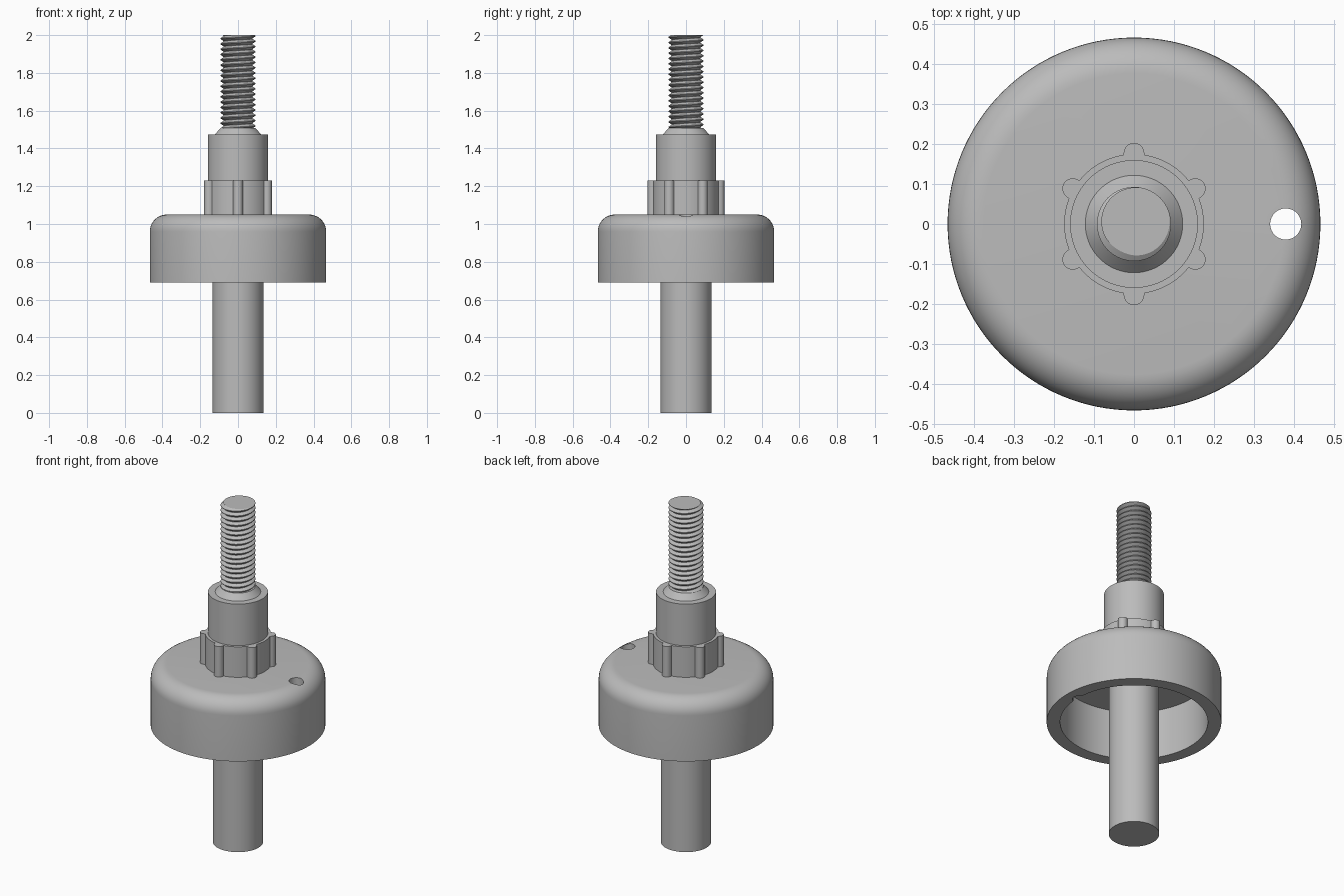
import bpy
import bmesh
from math import sin, cos, pi, sqrt, radians

if "Cube" in bpy.data.objects:
    bpy.data.objects.remove(bpy.data.objects["Cube"], do_unlink=True)

# One plain grey for the whole model
grey = bpy.data.materials.new("plain_grey")
grey.use_nodes = True
GREY = (0.5, 0.5, 0.5, 1.0)
grey.diffuse_color = GREY
grey.node_tree.nodes["Principled BSDF"].inputs["Base Color"].default_value = GREY


def make_object(name, bm):
    bmesh.ops.recalc_face_normals(bm, faces=bm.faces[:])
    mesh = bpy.data.meshes.new(name)
    bm.to_mesh(mesh)
    bm.free()
    mesh.materials.append(grey)
    obj = bpy.data.objects.new(name, mesh)
    bpy.context.collection.objects.link(obj)
    return obj


def select_only(obj):
    bpy.ops.object.select_all(action="DESELECT")
    obj.select_set(True)
    bpy.context.view_layer.objects.active = obj


def smooth(obj):
    select_only(obj)
    bpy.ops.object.shade_smooth_by_angle(angle=radians(30))


def lathe(name, profile, segments=96):
    """Turn an (r, z) profile around the z axis; both ends are capped."""
    bm = bmesh.new()
    rings = [[bm.verts.new((r * cos(2 * pi * i / segments), r * sin(2 * pi * i / segments), z))
              for i in range(segments)] for r, z in profile]
    for low, high in zip(rings, rings[1:]):
        for i in range(segments):
            j = (i + 1) % segments
            bm.faces.new((low[i], low[j], high[j], high[i]))
    bm.faces.new(rings[0])
    bm.faces.new(rings[-1])
    return make_object(name, bm)


# Lower post
smooth(lathe("lower_post", [(0.135, 0), (0.135, 1.0)]))

# Hollow cap with a rounded upper edge
R, TOP, FILLET = 0.467, 1.05, 0.09
rounded = [(R - FILLET + FILLET * cos(a), TOP - FILLET + FILLET * sin(a))
           for a in (pi / 2 * k / 10 for k in range(11))]
cap = lathe("cap", [(0.2, 0.98), (0.395, 0.98), (0.395, 0.69), (R, 0.69)] + rounded, 128)

# Hole drilled through the cap near its rim
drill = lathe("drill", [(0.039, 0.5), (0.039, 1.3)], 40)
drill.location.x = 0.38
drill.hide_render = True
cut = cap.modifiers.new("hole", "BOOLEAN")
cut.operation = "DIFFERENCE"
cut.solver = "EXACT"
cut.object = drill
select_only(cap)
bpy.ops.object.modifier_apply(modifier=cut.name)
bpy.data.objects.remove(drill, do_unlink=True)
smooth(cap)


# Collar with six rounded ribs
def collar_radius(a, body=0.175, centre=0.177, rib=0.026):
    d = (a + pi / 6) % (pi / 3) - pi / 6
    inside = rib ** 2 - (centre * sin(d)) ** 2
    return max(body, centre * cos(d) + sqrt(inside)) if inside > 0 else body


bm = bmesh.new()
outline = []
for k in range(288):
    a = 2 * pi * k / 288
    r = collar_radius(a + pi / 6)
    outline.append(bm.verts.new((r * cos(a), r * sin(a), 1.04)))
base = bm.faces.new(outline)
grown = bmesh.ops.extrude_face_region(bm, geom=[base], use_keep_orig=True)["geom"]
bmesh.ops.translate(bm, vec=(0, 0, 0.19),
                    verts=[g for g in grown if isinstance(g, bmesh.types.BMVert)])
smooth(make_object("ribbed_collar", bm))

# Sleeve with a short cone on top
smooth(lathe("sleeve", [(0.16, 1.2), (0.16, 1.475), (0.122, 1.475), (0.092, 1.508)]))

# Threaded rod: a helical strip trimmed flat at the top
PITCH, STEPS, START, END = 0.028, 40, 1.45, 2.0
section = [(0.076, 0.0), (0.093, 0.42), (0.093, 0.55), (0.076, 0.95)]
bm = bmesh.new()
count = int((END - START) / PITCH + 3) * STEPS
rows = []
for i in range(count):
    a = 2 * pi * i / STEPS
    z = START + PITCH * i / STEPS
    rows.append([bm.verts.new((r * cos(a), r * sin(a), z + PITCH * h)) for r, h in section])
for i in range(count - 1):
    a, b = rows[i], rows[i + 1]
    for k in range(3):
        bm.faces.new((a[k], b[k], b[k + 1], a[k + 1]))
    if i + STEPS + 1 < count:
        c, d = rows[i + STEPS], rows[i + STEPS + 1]
        bm.faces.new((a[3], b[3], d[0], c[0]))
trim = bmesh.ops.bisect_plane(bm, geom=bm.verts[:] + bm.edges[:] + bm.faces[:],
                              plane_co=(0, 0, END), plane_no=(0, 0, 1), clear_outer=True)
rim = [g for g in trim["geom_cut"] if isinstance(g, bmesh.types.BMEdge)]
bmesh.ops.edgeloop_fill(bm, edges=rim)
smooth(make_object("threaded_rod", bm))
